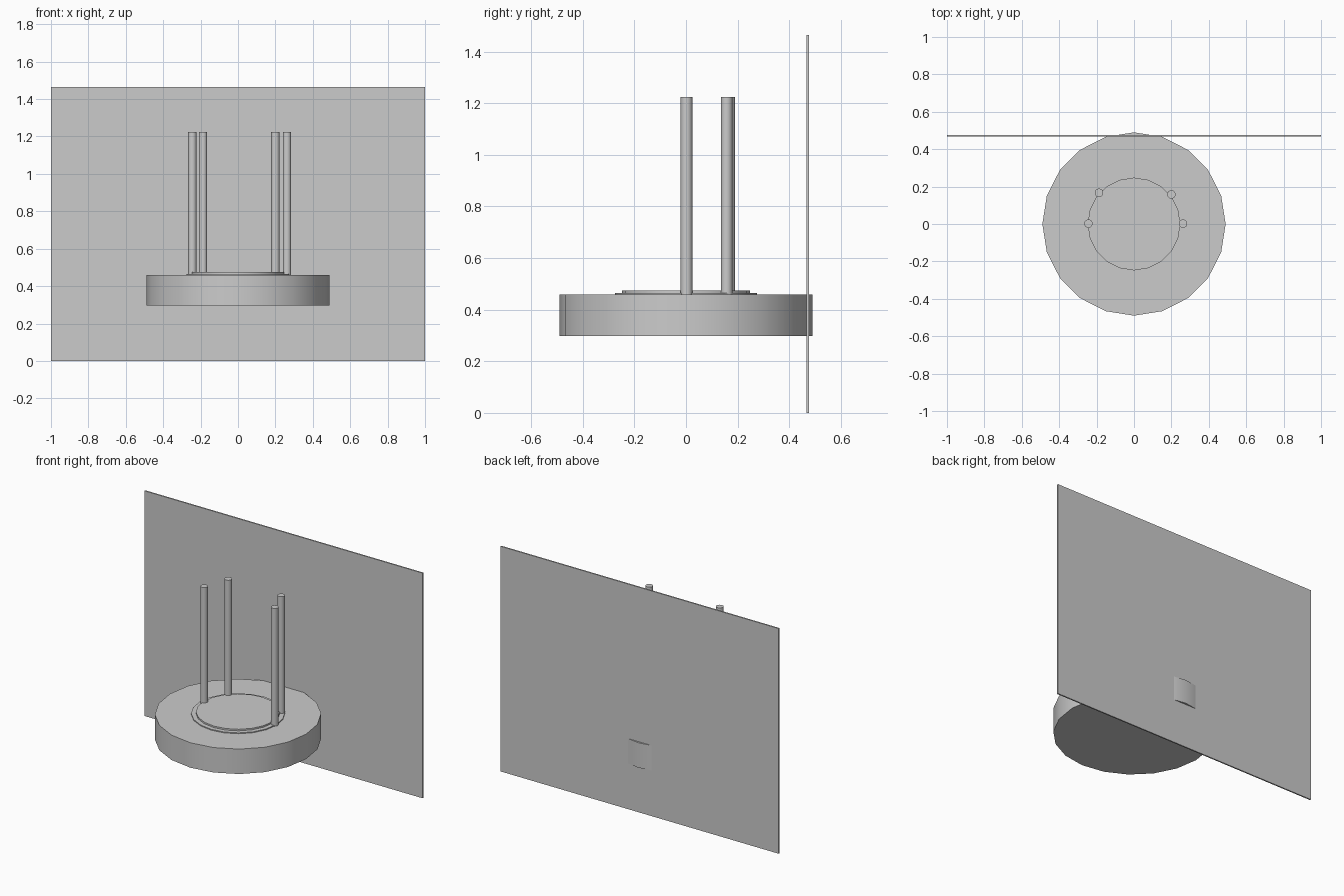
import bpy

if "Cube" in bpy.data.objects:
    bpy.data.objects.remove(bpy.data.objects["Cube"])


def cylinder(name, radius, z0, z1, x=0.0, y=0.0, sides=20):
    bpy.ops.mesh.primitive_cylinder_add(
        vertices=sides, radius=radius, depth=z1 - z0,
        location=(x, y, (z0 + z1) / 2))
    obj = bpy.context.object
    obj.name = name
    bpy.ops.object.shade_smooth_by_angle()
    return obj


# Round base with a shallow two-step top
cylinder("base_disc", 0.49, 0.297, 0.459)
cylinder("lower_step", 0.276, 0.45, 0.465)
cylinder("upper_step", 0.248, 0.45, 0.475)

# Thin upright posts around the step
posts = [(-0.244, 0.002), (0.262, 0.002), (-0.187, 0.167), (0.2, 0.158)]
for i, (x, y) in enumerate(posts):
    cylinder(f"post_{i + 1}", 0.0225, 0.455, 1.225, x, y)

# Back wall panel, cut through by the rim of the base
bpy.ops.mesh.primitive_cube_add(size=1, location=(0, 0.472, 0.732))
panel = bpy.context.object
panel.name = "back_panel"
panel.scale = (2.0, 0.009, 1.464)
bpy.ops.object.transform_apply(location=False, rotation=False, scale=True)
